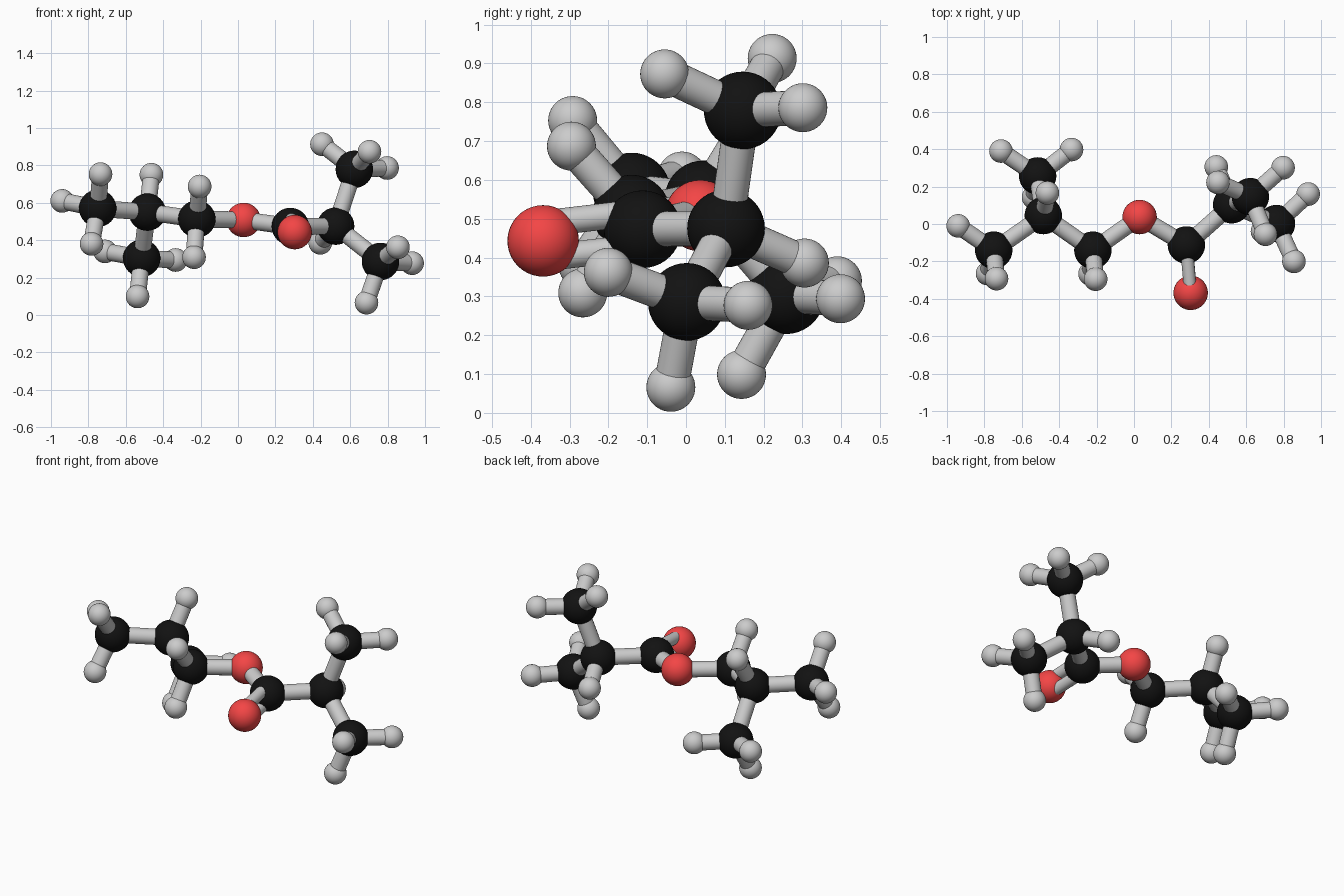
import bpy
from mathutils import Vector

if "Cube" in bpy.data.objects:
    bpy.data.objects.remove(bpy.data.objects["Cube"])


def material(name, rgb):
    m = bpy.data.materials.new(name)
    m.diffuse_color = (*rgb, 1)
    m.use_nodes = True
    m.node_tree.nodes["Principled BSDF"].inputs["Base Color"].default_value = m.diffuse_color
    return m


BLACK = material("black", (0.006, 0.006, 0.006))
RED = material("red", (0.9, 0.06, 0.06))


def finish(name, mat=None):
    ob = bpy.context.object
    ob.name = name
    if mat:
        ob.data.materials.append(mat)
    bpy.ops.object.shade_smooth_by_angle()


def ball(name, p, r, mat=None):
    bpy.ops.mesh.primitive_uv_sphere_add(segments=40, ring_count=20, radius=r, location=p)
    finish(name, mat)


def rod(name, a, b, r=0.045, shift=(0, 0, 0)):
    a, b, s = Vector(a), Vector(b), Vector(shift)
    bpy.ops.mesh.primitive_cylinder_add(vertices=32, radius=r, depth=(b - a).length,
                                        location=(a + b) / 2 + s)
    bpy.context.object.rotation_euler = (b - a).to_track_quat('Z', 'Y').to_euler()
    finish(name)


# Large atoms: position and the small atoms attached to each
carbons = {
    "left_end": ((-0.75, -0.14, 0.57),
                 [(-0.94, -0.01, 0.61), (-0.735, -0.292, 0.753), (-0.783, -0.265, 0.38)]),
    "left_fork": ((-0.485, 0.045, 0.55), [(-0.463, 0.166, 0.75)]),
    "left_branch": ((-0.515, 0.257, 0.303),
                    [(-0.711, 0.39, 0.34), (-0.334, 0.398, 0.294), (-0.537, 0.143, 0.099)]),
    "left_link": ((-0.22, -0.14, 0.513), [(-0.205, -0.295, 0.687), (-0.235, -0.266, 0.309)]),
    "centre": ((0.28, -0.112, 0.473), []),
    "right_fork": ((0.522, 0.103, 0.475), [(0.44, 0.305, 0.386)]),
    "right_upper": ((0.622, 0.146, 0.779),
                    [(0.449, 0.222, 0.913), (0.797, 0.301, 0.786), (0.703, -0.055, 0.873)]),
    "right_lower": ((0.762, 0.002, 0.286),
                    [(0.687, -0.039, 0.066), (0.931, 0.16, 0.277), (0.855, -0.2, 0.362)]),
}
oxygens = {"bridge": (0.03, 0.037, 0.508), "side": (0.303, -0.368, 0.443)}

for name, (p, hs) in carbons.items():
    ball("carbon_" + name, p, 0.1, BLACK)
    for i, h in enumerate(hs):
        ball(f"hydrogen_{name}_{i}", h, 0.063)
        rod(f"hydrogen_bond_{name}_{i}", p, h)
for name, p in oxygens.items():
    ball("oxygen_" + name, p, 0.092, RED)

# Backbone bonds
pos = {k: v[0] for k, v in carbons.items()} | oxygens
for a, b in [("left_end", "left_fork"), ("left_fork", "left_branch"), ("left_fork", "left_link"),
             ("left_link", "bridge"), ("bridge", "centre"), ("centre", "right_fork"),
             ("right_fork", "right_upper"), ("right_fork", "right_lower")]:
    rod(f"bond_{a}_{b}", pos[a], pos[b])

# Double bond: two thinner parallel rods
for n, s in (("upper", 1), ("lower", -1)):
    rod("double_bond_" + n, pos["centre"], pos["side"], 0.034, (0, -0.005 * s, 0.044 * s))
